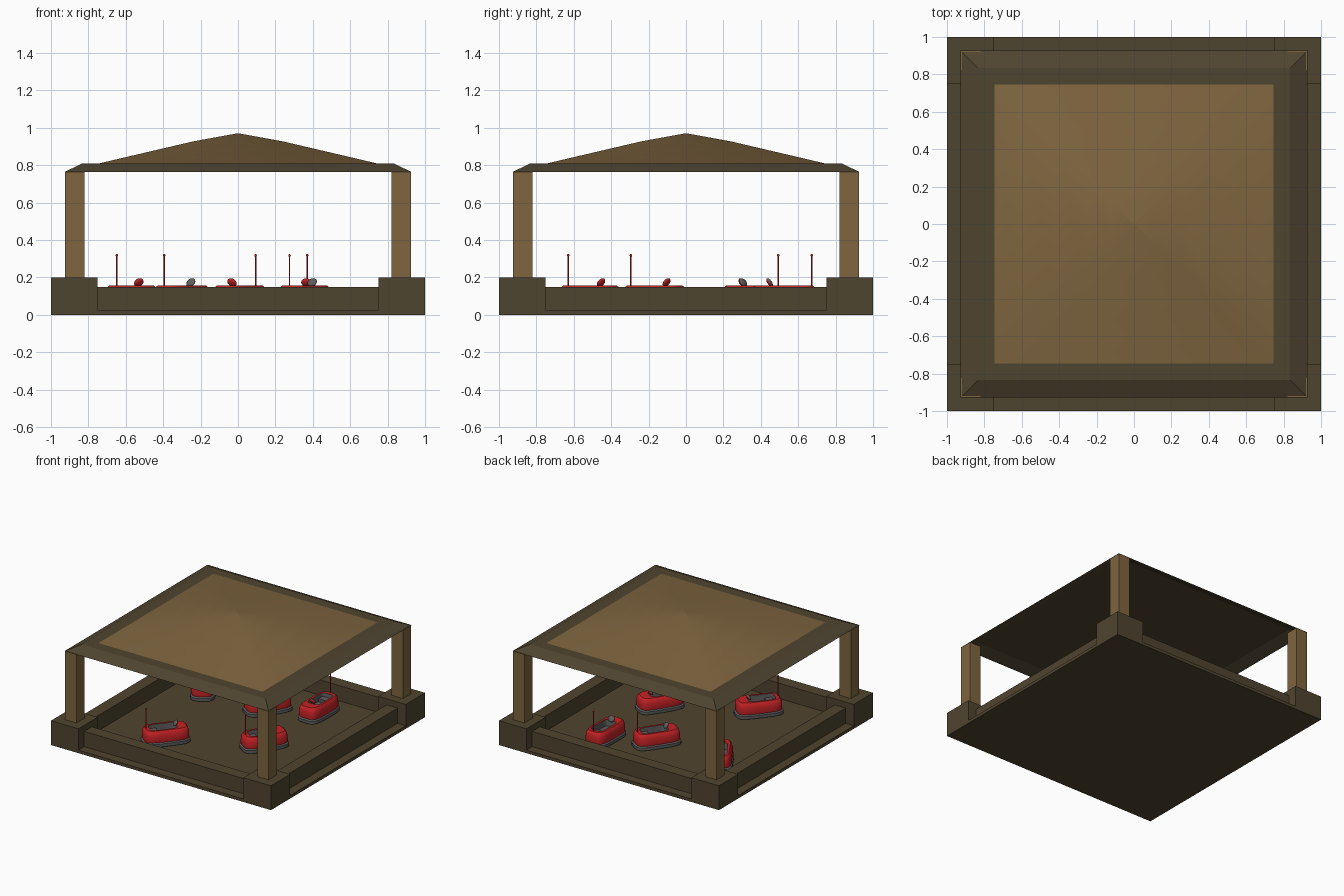
import bpy, bmesh, math
from mathutils import Matrix, Vector

if "Cube" in bpy.data.objects:
    bpy.data.objects.remove(bpy.data.objects["Cube"])


def material(name, color):
    m = bpy.data.materials.new(name)
    m.diffuse_color = (*color, 1)
    m.use_nodes = True
    m.node_tree.nodes["Principled BSDF"].inputs["Base Color"].default_value = m.diffuse_color
    return m


OLIVE = material("dark olive wood", (0.078, 0.058, 0.029))
TAN = material("tan canvas", (0.21, 0.13, 0.05))
RED = material("red paint", (0.56, 0.016, 0.018))
GREY = material("grey rubber", (0.11, 0.11, 0.11))


def finish(name, bm, mats, smooth=None):
    bmesh.ops.recalc_face_normals(bm, faces=bm.faces)
    me = bpy.data.meshes.new(name)
    bm.to_mesh(me)
    bm.free()
    for m in mats:
        me.materials.append(m)
    if smooth:
        me.shade_smooth()
        me.set_sharp_from_angle(angle=math.radians(smooth))
    ob = bpy.data.objects.new(name, me)
    bpy.context.collection.objects.link(ob)
    return ob


def box(name, x0, x1, y0, y1, z0, z1, mat):
    bm = bmesh.new()
    bmesh.ops.create_cube(bm, size=1)
    for v in bm.verts:
        v.co = Vector(((x0 + x1) / 2 + v.co.x * (x1 - x0),
                       (y0 + y1) / 2 + v.co.y * (y1 - y0),
                       (z0 + z1) / 2 + v.co.z * (z1 - z0)))
    return finish(name, bm, [mat])


def loft(bm, rings, mats=None, cap_start=True, cap_end=True):
    """Bridge equal-length point rings; mats gives one index per band."""
    vs = [[bm.verts.new(p) for p in r] for r in rings]
    n = len(rings[0])
    for k in range(len(vs) - 1):
        for i in range(n):
            j = (i + 1) % n
            f = bm.faces.new((vs[k][i], vs[k][j], vs[k + 1][j], vs[k + 1][i]))
            f.material_index = mats[k] if mats else 0
    if cap_start:
        bm.faces.new(vs[0][::-1]).material_index = mats[0] if mats else 0
    if cap_end:
        bm.faces.new(vs[-1]).material_index = mats[-1] if mats else 0


def square(h, z):
    return [(-h, -h, z), (h, -h, z), (h, h, z), (-h, h, z)]


def rounded(cx, hx, hy, z, n=28, e=0.5):
    pts = []
    for i in range(n):
        a = 2 * math.pi * (i + 0.5) / n
        c, s = math.cos(a), math.sin(a)
        pts.append((cx + hx * math.copysign(abs(c) ** e, c),
                    hy * math.copysign(abs(s) ** e, s), z))
    return pts


# Floor, corner plinths, posts and low rails
box("floor_slab", -1, 1, -1, 1, 0, 0.025, OLIVE)
for sx in (-1, 1):
    for sy in (-1, 1):
        xs, ys = sorted((sx * 0.75, sx)), sorted((sy * 0.75, sy))
        box("corner_plinth", *xs, *ys, 0, 0.2, OLIVE)
        xs, ys = sorted((sx * 0.822, sx * 0.924)), sorted((sy * 0.822, sy * 0.924))
        box("post", *xs, *ys, 0.2, 0.767, TAN)
for s in (-1, 1):
    lo, hi = sorted((s * 0.825, s * 0.925))
    box("rail_side", lo, hi, -0.75, 0.75, 0.025, 0.15, OLIVE)
    box("rail_end", -0.75, 0.75, lo, hi, 0.025, 0.15, OLIVE)

# Roof frame with a shallow hollow underneath
bm = bmesh.new()
loft(bm, [square(0.83, 0.798), square(0.915, 0.764), square(0.927, 0.764),
          square(0.835, 0.808)])
finish("roof_frame", bm, [OLIVE])

# Canvas roof, gently curved up to a peak
bm = bmesh.new()
loft(bm, [square(h, z) for h, z in
          ((0.746, 0.8085), (0.6, 0.843), (0.42, 0.885), (0.24, 0.927), (0.12, 0.949), (0.004, 0.97))],
     cap_start=False)
finish("canvas_roof", bm, [TAN], smooth=80)


def place(ob, x, y, angle):
    ob.matrix_world = Matrix.Translation((x, y, 0)) @ Matrix.Rotation(angle, 4, 'Z')


def bumper_car(x, y, angle):
    # Hull: rubber skirt, red shell, sunken grey cockpit
    bm = bmesh.new()
    loft(bm, [rounded(0, 0.165, 0.080, 0.026), rounded(0, 0.182, 0.096, 0.036),
              rounded(0, 0.182, 0.096, 0.060), rounded(0, 0.172, 0.088, 0.068),
              rounded(0, 0.174, 0.090, 0.080), rounded(0, 0.172, 0.088, 0.120),
              rounded(0, 0.166, 0.080, 0.146), rounded(0, 0.155, 0.070, 0.157),
              rounded(-0.02, 0.105, 0.052, 0.157, e=0.35),
              rounded(-0.02, 0.100, 0.048, 0.105, e=0.35)],
         mats=[1, 1, 1, 0, 0, 0, 0, 0, 1])
    place(finish("car_hull", bm, [RED, GREY], smooth=40), x, y, angle)

    # Bench inside the cockpit
    place(box("car_seat", -0.115, -0.06, -0.044, 0.044, 0.10, 0.13, GREY), x, y, angle)

    # Tilted steering disc, grey toward the driver and red in front
    bm = bmesh.new()
    tilt = Matrix.Translation((0.076, 0, 0.173)) @ Matrix.Rotation(math.radians(-55), 4, 'Y')
    bmesh.ops.create_uvsphere(bm, u_segments=16, v_segments=8, radius=1,
                              matrix=tilt @ Matrix.Diagonal((0.026, 0.028, 0.012, 1)))
    axis = tilt.to_3x3() @ Vector((0, 0, 1))
    for f in bm.faces:
        side = (f.calc_center_median() - tilt.translation).dot(axis)
        f.material_index = 1 if side > 0 else 0
    place(finish("steering_disc", bm, [RED, GREY], smooth=60), x, y, angle)

    # Rear pole with a ball on top
    bm = bmesh.new()
    bmesh.ops.create_cone(bm, cap_ends=True, segments=8, radius1=0.004, radius2=0.004,
                          depth=0.17, matrix=Matrix.Translation((-0.150, 0, 0.233)))
    bmesh.ops.create_uvsphere(bm, u_segments=8, v_segments=6, radius=0.007,
                              matrix=Matrix.Translation((-0.150, 0, 0.318)))
    place(finish("car_pole", bm, [RED], smooth=50), x, y, angle)


# Cars: position and heading in degrees
for cx, cy, deg in ((-0.30, -0.513, 51), (0.356, -0.168, 57.5), (0.367, 0.523, -91),
                    (0.01, 0.369, 236), (-0.57, 0.366, -58.5)):
    bumper_car(cx, cy, math.radians(deg))
